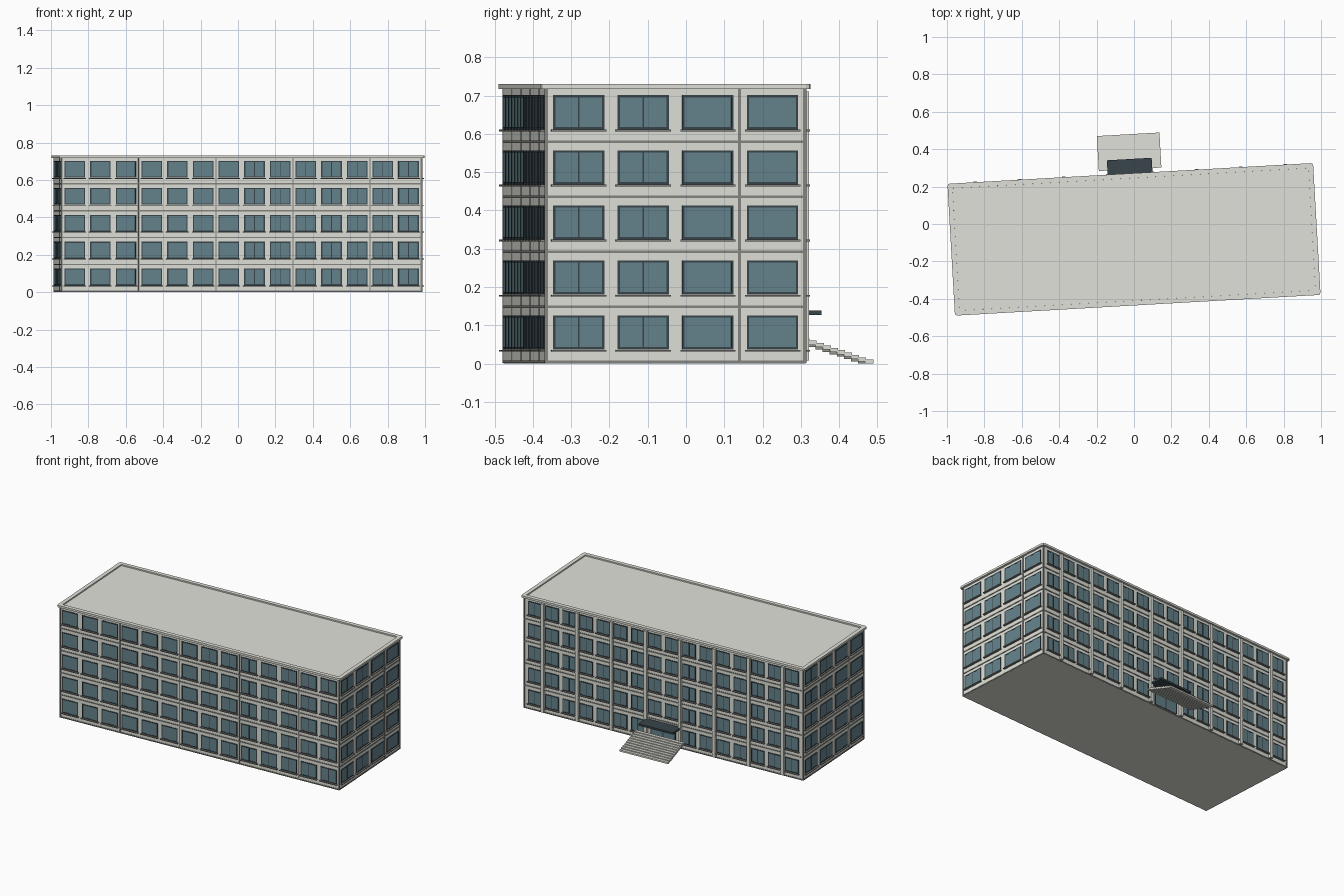
import bpy, bmesh, math
from mathutils import Matrix, Vector

if "Cube" in bpy.data.objects:
    bpy.data.objects.remove(bpy.data.objects["Cube"], do_unlink=True)


def material(name, rgb):
    m = bpy.data.materials.new(name)
    m.use_nodes = True
    m.diffuse_color = (*rgb, 1)
    bsdf = m.node_tree.nodes["Principled BSDF"]
    bsdf.inputs["Base Color"].default_value = (*rgb, 1)
    bsdf.inputs["Roughness"].default_value = 0.8
    return m


WALL = material("pale_concrete", (0.745, 0.755, 0.69))
GLASS = material("blue_grey_glass", (0.13, 0.225, 0.265))
DARK = material("dark_frame", (0.04, 0.058, 0.07))
JOINT = material("grey_joint", (0.24, 0.235, 0.22))

# Whole building is turned slightly about z
SITE = Matrix.Translation((0, -0.082, 0)) @ Matrix.Rotation(math.radians(3.25), 4, "Z")
LENGTH, DEPTH, FLOORS, STOREY = 1.93, 0.68, 5, 0.1437


def box(bm, lo, hi, mat=Matrix()):
    lo, hi = Vector(lo), Vector(hi)
    m = mat @ Matrix.Translation((lo + hi) / 2) @ Matrix.Diagonal((*(hi - lo), 1))
    bmesh.ops.create_cube(bm, size=1, matrix=m)


def finish(name, bm, mat):
    me = bpy.data.meshes.new(name)
    bm.to_mesh(me)
    bm.free()
    me.materials.append(mat)
    ob = bpy.data.objects.new(name, me)
    ob.matrix_world = SITE
    bpy.context.collection.objects.link(ob)


def facade(name, turn, half_len, dist, windows, width, joints, mullions, pilasters=(), door=0):
    """Wall dressing: x runs along the wall, -y points outwards."""
    rot = Matrix.Rotation(math.radians(turn), 4, "Z")
    glass, frame, sill, band = [bmesh.new() for _ in range(4)]

    def plate(bm, x0, x1, z0, z1, out):
        box(bm, (x0, -dist - out, z0), (x1, -dist + 0.002, z1), rot)

    t = 0.006
    for f in range(FLOORS):
        z0, z1 = f * STOREY + 0.037, f * STOREY + 0.126
        for i, c in enumerate(windows):
            a, b = c - width / 2, c + width / 2
            if f == 0 and abs(c) < door:
                continue
            plate(glass, a, b, z0, z1, 0.003)
            plate(frame, a, a + t, z0, z1, 0.0038)
            plate(frame, b - t, b, z0, z1, 0.0038)
            plate(frame, a, b, z0, z0 + t, 0.0038)
            plate(frame, a, b, z1 - t, z1, 0.0038)
            if i in mullions:
                plate(frame, c - 0.002, c + 0.002, z0, z1, 0.0038)
            plate(sill, a - 0.005, b + 0.005, z0 - 0.006, z0 - 0.001, 0.013)
        # floor line
        zb = f * STOREY
        plate(band, -half_len, half_len, zb + 0.001, zb + 0.008, 0.003)
    for j in joints:
        plate(band, j - 0.0035, j + 0.0035, 0.002, 0.718, 0.003)
    finish(name + "_glass", glass, GLASS)
    finish(name + "_window_frames", frame, DARK)
    finish(name + "_sills", sill, JOINT)
    finish(name + "_joints", band, JOINT)
    if pilasters:
        bm = bmesh.new()
        for p in pilasters:
            plate(bm, p - 0.01, p + 0.01, 0.008, 0.71, 0.016)
        finish(name + "_pilasters", bm, WALL)


# Main block
hx, hy = LENGTH / 2, DEPTH / 2
bm = bmesh.new()
box(bm, (-hx, -hy, 0), (hx, hy, 0.72))
finish("building_block", bm, WALL)

# Roof rim with softened corners and a sunken deck
bm = bmesh.new()
box(bm, (-hx - 0.014, -hy - 0.013, 0.717), (hx + 0.014, hy + 0.013, 0.73))
upright = [e for e in bm.edges if abs(e.verts[0].co.z - e.verts[1].co.z) > 0.005]
bmesh.ops.bevel(bm, geom=upright, offset=0.012, segments=2, affect="EDGES", profile=0.5)
bm.normal_update()
top = [f for f in bm.faces if f.normal.z > 0.9]
bmesh.ops.inset_region(bm, faces=top, thickness=0.026)
bmesh.ops.inset_region(bm, faces=top, thickness=0.0005)
bmesh.ops.translate(bm, verts=list({v for f in top for v in f.verts}), vec=(0, 0, -0.008))
finish("roof_rim", bm, WALL)

# Front and end walls
PITCH = 0.1375
front = [(i - 6.5) * PITCH for i in range(14)]
front_joints = [(k - 6.5) * PITCH for k in (2.5, 5.5, 8.5, 11.5)]
facade("front", 0, hx, hy, front, 0.11, front_joints + [-hx + 0.003, hx - 0.003], range(7, 14))
ends = [(i - 1.5) * 0.169 for i in range(4)]
for name, turn in (("left_end", 90), ("right_end", 270)):
    facade(name, turn, hy, hx, ends, 0.134, [0.167, -hy + 0.003, hy - 0.003], (0, 1))

# Back wall: paired windows between pilasters
BAY = 0.237
pilasters = [(i - 3.5) * BAY for i in range(8)]
back = [p + s * BAY / 4 for p in pilasters for s in (-1, 1)]
facade("back", 180, hx, hy, back, 0.092, [-hx + 0.003, hx - 0.003], range(16),
       pilasters, door=0.1)

# Entrance doors
bm = bmesh.new()
box(bm, (-0.085, hy - 0.002, 0.01), (0.085, hy + 0.005, 0.127))
finish("entrance_glass", bm, GLASS)
bm = bmesh.new()
for x in (-0.085, -0.003, 0.079):
    box(bm, (x, hy - 0.002, 0.01), (x + 0.006, hy + 0.007, 0.127))
finish("entrance_frame", bm, DARK)

# Entrance canopy
bm = bmesh.new()
box(bm, (-0.121, hy - 0.002, 0.127), (0.119, hy + 0.09, 0.139))
finish("entrance_canopy", bm, DARK)

# Open entrance steps
bm = bmesh.new()
STEPS = 10
for i in range(STEPS):
    y = hy + 0.035 + i * 0.0185
    z = 0.066 - i * 0.0062
    box(bm, (-0.167, y, max(z - 0.011, 0)), (0.168, y + 0.021, z))
finish("entrance_steps", bm, WALL)
